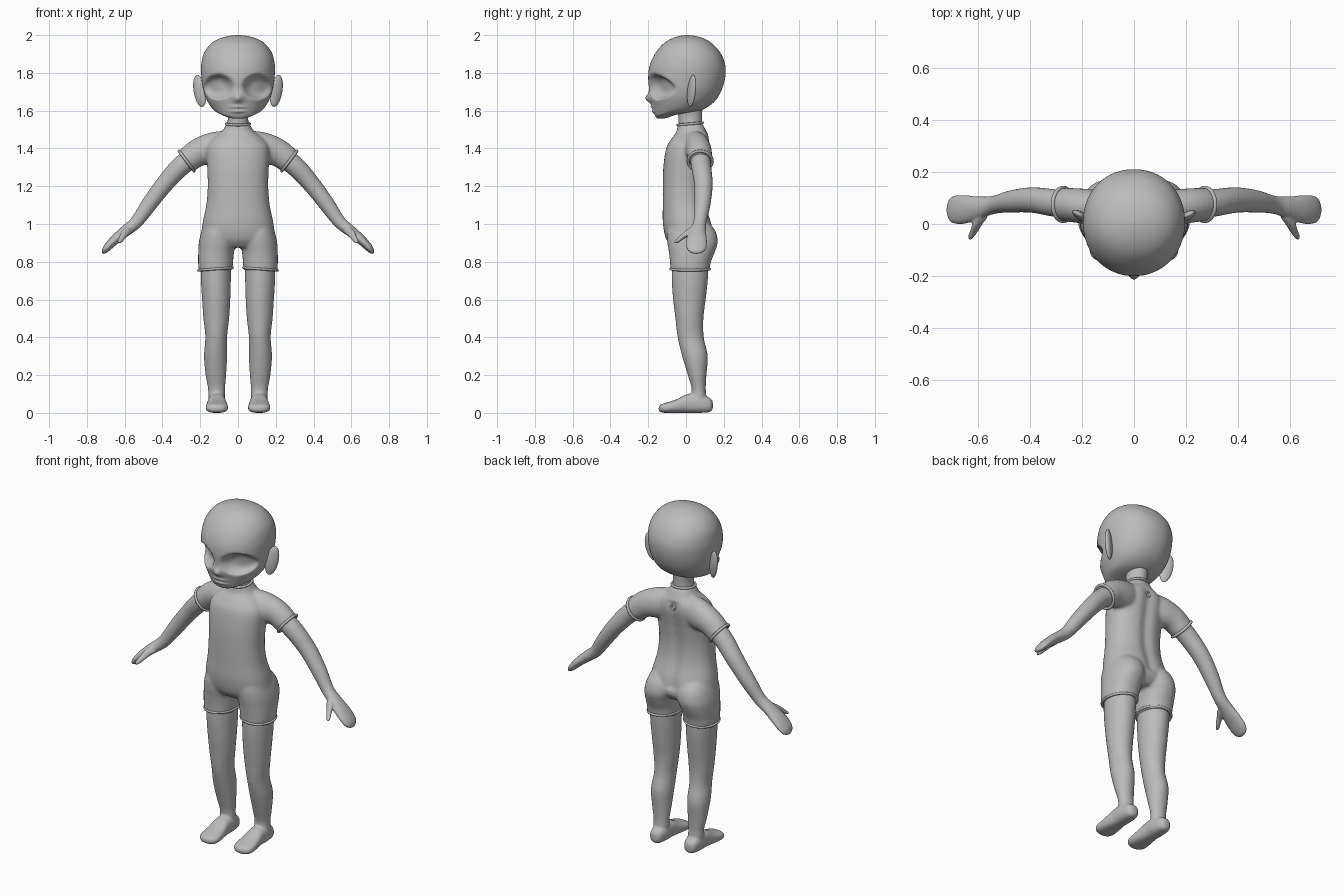
import bpy, bmesh, math
from mathutils import Vector as V

if "Cube" in bpy.data.objects:
    bpy.data.objects.remove(bpy.data.objects["Cube"])

grey = bpy.data.materials.new("soft_grey")
grey.diffuse_color = (0.5, 0.5, 0.5, 1)
grey.use_nodes = True
grey.node_tree.nodes["Principled BSDF"].inputs["Base Color"].default_value = grey.diffuse_color


def spline(rows, steps):
    """Catmull-Rom interpolation through rows of numbers."""
    out = []
    for i in range(len(rows) - 1):
        p0, p1 = rows[max(i - 1, 0)], rows[i]
        p2, p3 = rows[i + 1], rows[min(i + 2, len(rows) - 1)]
        for k in range(steps):
            t = k / steps
            out.append([0.5 * (2 * b + (c - a) * t + (2 * a - 5 * b + 4 * c - d) * t * t
                               + (3 * b - a - 3 * c + d) * t ** 3)
                        for a, b, c, d in zip(p0, p1, p2, p3)])
    return out + [list(rows[-1])]


def skin(bm, rings, p=2.0, n=48):
    """Closed tube through rings of (centre, axis a, axis b)."""
    loops = []
    for c, a, b in rings:
        loop = []
        for i in range(n):
            t = 2 * math.pi * i / n
            cs, sn = math.cos(t), math.sin(t)
            loop.append(bm.verts.new(c + a * math.copysign(abs(cs) ** (2 / p), cs)
                                     + b * math.copysign(abs(sn) ** (2 / p), sn)))
        loops.append(loop)
    for l0, l1 in zip(loops, loops[1:]):
        for i in range(n):
            j = (i + 1) % n
            bm.faces.new((l0[i], l0[j], l1[j], l1[i]))
    bm.faces.new(loops[0][::-1])
    bm.faces.new(loops[-1])


def upright(bm, rows, p=2.0, n=48, steps=6, s=1):
    """Rows are z, x min, x max, y min, y max."""
    skin(bm, [(V((s * (x0 + x1) / 2, (y0 + y1) / 2, z)), V(((x1 - x0) / 2, 0, 0)),
               V((0, (y1 - y0) / 2, 0))) for z, x0, x1, y0, y1 in spline(rows, steps)], p, n)


def limb(bm, rows, s=1, p=2.0, n=32, steps=6):
    """Rows are x, y, z, radius across the limb, radius along y."""
    pts = spline(rows, steps)
    rings = []
    for i, (x, y, z, r, ry) in enumerate(pts):
        q0, q1 = pts[max(i - 1, 0)], pts[min(i + 1, len(pts) - 1)]
        a = V((q0[2] - q1[2], 0, q1[0] - q0[0])).normalized() * r
        rings.append((V((s * x, y, z)), V((s * a.x, 0, a.z)), V((0, ry, 0))))
    skin(bm, rings, p, n)


def finish(bm, name, voxel=0, smooth=4):
    bmesh.ops.recalc_face_normals(bm, faces=bm.faces)
    for f in bm.faces:
        f.smooth = True
    me = bpy.data.meshes.new(name)
    bm.to_mesh(me)
    bm.free()
    me.materials.append(grey)
    ob = bpy.data.objects.new(name, me)
    bpy.context.collection.objects.link(ob)
    if voxel:
        m = ob.modifiers.new("merge", 'REMESH')
        m.mode = 'VOXEL'
        m.voxel_size = voxel
        m.use_smooth_shade = True
        m = ob.modifiers.new("soften", 'SMOOTH')
        m.factor = 0.5
        m.iterations = smooth
    return ob


def band(name, c, a, b, r, n=48, m=8):
    """Elliptical ring around axes a and b."""
    c, a, b = V(c), V(a), V(b)
    up = a.cross(b).normalized()
    bm = bmesh.new()
    vs = []
    for i in range(n):
        t = 2 * math.pi * i / n
        d = a * math.cos(t) + b * math.sin(t)
        vs.append([bm.verts.new(c + d + d.normalized() * r * math.cos(k * math.tau / m)
                                + up * r * math.sin(k * math.tau / m)) for k in range(m)])
    for i in range(n):
        for k in range(m):
            bm.faces.new((vs[i][k], vs[(i + 1) % n][k],
                          vs[(i + 1) % n][(k + 1) % m], vs[i][(k + 1) % m]))
    finish(bm, name)


# Head: skull slices, then eye sockets, nose and lips pushed in or out
bm = bmesh.new()
head = [(1.558, .02, -.15, -.12), (1.565, .055, -.16, -.09), (1.58, .09, -.167, -.045),
        (1.60, .125, -.173, .07), (1.63, .15, -.18, .13), (1.67, .171, -.19, .168),
        (1.72, .186, -.196, .193), (1.78, .194, -.2, .208), (1.84, .195, -.192, .208),
        (1.90, .182, -.165, .186), (1.95, .148, -.125, .145), (1.98, .103, -.08, .1),
        (1.995, .05, -.035, .052), (2.0, .006, 0, .012)]
upright(bm, [(z, -w, w, f, b) for z, w, f, b in head], 2.1, 96)
for v in bm.verts:
    x, y, z = v.co
    if y < -.02:
        d = ((abs(x) - .103) / .08) ** 2 + ((z - 1.727) / .068) ** 2
        if d < 1:
            v.co.y += .06 * (1 - d * d) ** 1.2
        v.co.y -= .026 * math.exp(-(x / .022) ** 2 - ((z - 1.665) / .024) ** 2)
        for lip in (1.596, 1.62):
            v.co.y -= .009 * math.exp(-(x / .04) ** 2 - ((z - lip) / .008) ** 2)
finish(bm, "head")

# Ears: flattened discs swept back
for s in (1, -1):
    bm = bmesh.new()
    bmesh.ops.create_uvsphere(bm, u_segments=28, v_segments=18, radius=1)
    for v in bm.verts:
        x, y, z = v.co
        v.co = (s * (.203 + .032 * x - .005 * y + .012 * z), .03 + .016 * x + .016 * y + .008 * z,
                1.705 + .085 * z)
    finish(bm, "ear")

# Neck and collar
bm = bmesh.new()
upright(bm, [(1.46, -.06, .06, -.035, .09), (1.53, -.056, .056, -.038, .085),
             (1.58, -.054, .054, -.042, .085), (1.65, -.07, .07, -.06, .09)])
finish(bm, "neck")
band("collar", (0, .022, 1.53), (.062, 0, 0), (0, .066, .006), .007)

# Suit: torso, shoulders with short sleeves, and short trouser legs
bm = bmesh.new()
torso = [(.875, .12, -.07, .11), (.92, .19, -.105, .145), (1.0, .188, -.122, .138),
         (1.1, .168, -.123, .108), (1.2, .16, -.123, .1), (1.3, .163, -.12, .11),
         (1.4, .165, -.105, .128), (1.45, .135, -.078, .126), (1.49, .085, -.05, .108),
         (1.53, .062, -.044, .088)]
upright(bm, [(z, -w, w, f, b) for z, w, f, b in torso], 2.3, 64)
for v in bm.verts:  # spine groove
    if v.co.y > 0 and .95 < v.co.z < 1.46:
        v.co.y -= .014 * math.exp(-(v.co.x / .03) ** 2)
for s in (1, -1):
    limb(bm, [(.04, .045, 1.41, .085, .06), (.13, .058, 1.4, .086, .07),
              (.21, .07, 1.378, .074, .067), (.275, .075, 1.33, .066, .064)], s)
    upright(bm, [(.755, .029, .209, -.082, .125), (.80, .026, .211, -.085, .132),
                 (.86, .02, .21, -.092, .156), (.91, .008, .206, -.1, .168),
                 (.97, .012, .19, -.1, .152), (1.03, .03, .16, -.07, .1)], 2.2, s=s)
finish(bm, "body_suit", .009, 5)
band("back_button", (0, .116, 1.43), (.014, 0, 0), (0, 0, .014), .005, 20)

for s in (1, -1):
    # Cuffs on sleeves and trouser legs
    band("sleeve_cuff", (s * .272, .075, 1.333), (s * .04, 0, .053), (0, .064, 0), .008)
    band("trouser_cuff", (s * .119, .022, .762), (s * .09, 0, -.007), (0, .103, 0), .007)

    # Arm with mitten hand and thumb
    bm = bmesh.new()
    limb(bm, [(.2, .073, 1.38, .054, .054), (.3, .08, 1.308, .053, .053),
              (.39, .092, 1.21, .047, .049), (.47, .087, 1.105, .042, .043),
              (.537, .074, 1.012, .034, .035), (.597, .062, .962, .03, .044),
              (.65, .056, .918, .026, .055), (.69, .055, .878, .021, .054),
              (.708, .055, .855, .014, .04), (.717, .055, .843, .004, .012)], s)
    limb(bm, [(.575, .04, .972, .022, .024), (.6, .005, .948, .021, .022),
              (.615, -.025, .925, .016, .018), (.628, -.048, .906, .012, .012),
              (.634, -.058, .897, .003, .003)], s)
    finish(bm, "arm", .006, 3)

    # Leg with bare foot
    bm = bmesh.new()
    upright(bm, [(.79, .037, .196, -.075, .12), (.7, .038, .196, -.075, .115),
                 (.6, .041, .19, -.068, .104), (.5, .047, .183, -.056, .092),
                 (.4, .058, .173, -.044, .094), (.3, .058, .18, -.02, .115),
                 (.2, .063, .171, .01, .108), (.12, .069, .158, .03, .105),
                 (.03, .069, .158, .02, .115)], s=s)
    foot = [(.142, .04, .014, .02), (.125, .042, .036, .038), (.07, .05, .047, .05),
            (.01, .05, .048, .05), (-.05, .036, .056, .036), (-.105, .027, .059, .027),
            (-.132, .024, .045, .021), (-.145, .022, .015, .01)]
    skin(bm, [(V((s * .112, y, z)), V((w, 0, 0)), V((0, 0, h)))
              for y, z, w, h in spline(foot, 6)], 2.5, 40)
    finish(bm, "leg", .007, 3)
